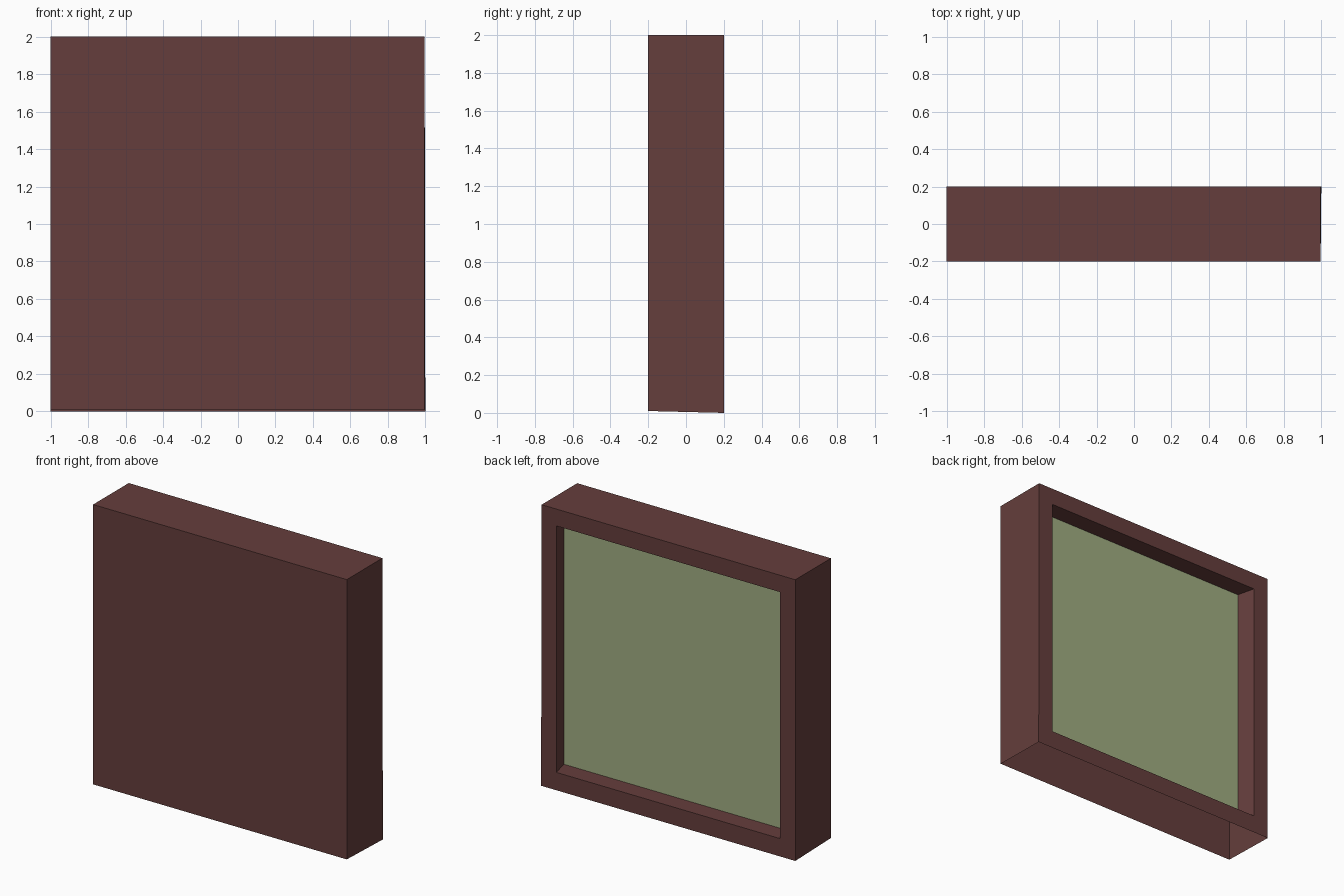
import bpy, bmesh
from mathutils import Vector

if "Cube" in bpy.data.objects:
    bpy.data.objects.remove(bpy.data.objects["Cube"])


def material(name, color):
    m = bpy.data.materials.new(name)
    m.diffuse_color = (*color, 1)
    m.use_nodes = True
    m.node_tree.nodes["Principled BSDF"].inputs["Base Color"].default_value = m.diffuse_color
    return m


bm = bmesh.new()

# Outer shell: a thin box with an open underside
bmesh.ops.create_cube(bm, size=2)
bmesh.ops.scale(bm, vec=(1, 0.2, 1), verts=bm.verts)
bmesh.ops.translate(bm, vec=(0, 0, 1), verts=bm.verts)
bm.normal_update()
bottom = [f for f in bm.faces if f.normal.z < -0.9]
bmesh.ops.delete(bm, geom=bottom, context='FACES_ONLY')

# Slightly uneven lower front edge and right side
for v in bm.verts:
    if v.co.y < 0 and v.co.z < 0.5:
        v.co.z = 0.01
    if v.co.x > 0 and not (v.co.y > 0 and v.co.z < 0.5):
        v.co.x = 0.996

# Rim around the back opening
bm.normal_update()
panel = next(f for f in bm.faces if f.normal.y > 0.9)
bmesh.ops.inset_individual(bm, faces=[panel], thickness=0.12)
for v in panel.verts:
    v.co.x = 0.88 if v.co.x > 0 else -0.88
    v.co.z = 1.88 if v.co.z > 1 else 0.127

# Recessed panel, sunk a little off to one side
panel = bmesh.ops.extrude_discrete_faces(bm, faces=[panel])["faces"][0]
bmesh.ops.translate(bm, vec=Vector((0.032, -0.13, 0)), verts=panel.verts)
panel.material_index = 1

mesh = bpy.data.meshes.new("framed_panel")
bm.to_mesh(mesh)
bm.free()
mesh.materials.append(material("dark_red_frame", (0.13, 0.048, 0.045)))
mesh.materials.append(material("sage_panel", (0.355, 0.42, 0.223)))
obj = bpy.data.objects.new("framed_panel", mesh)
bpy.context.collection.objects.link(obj)
